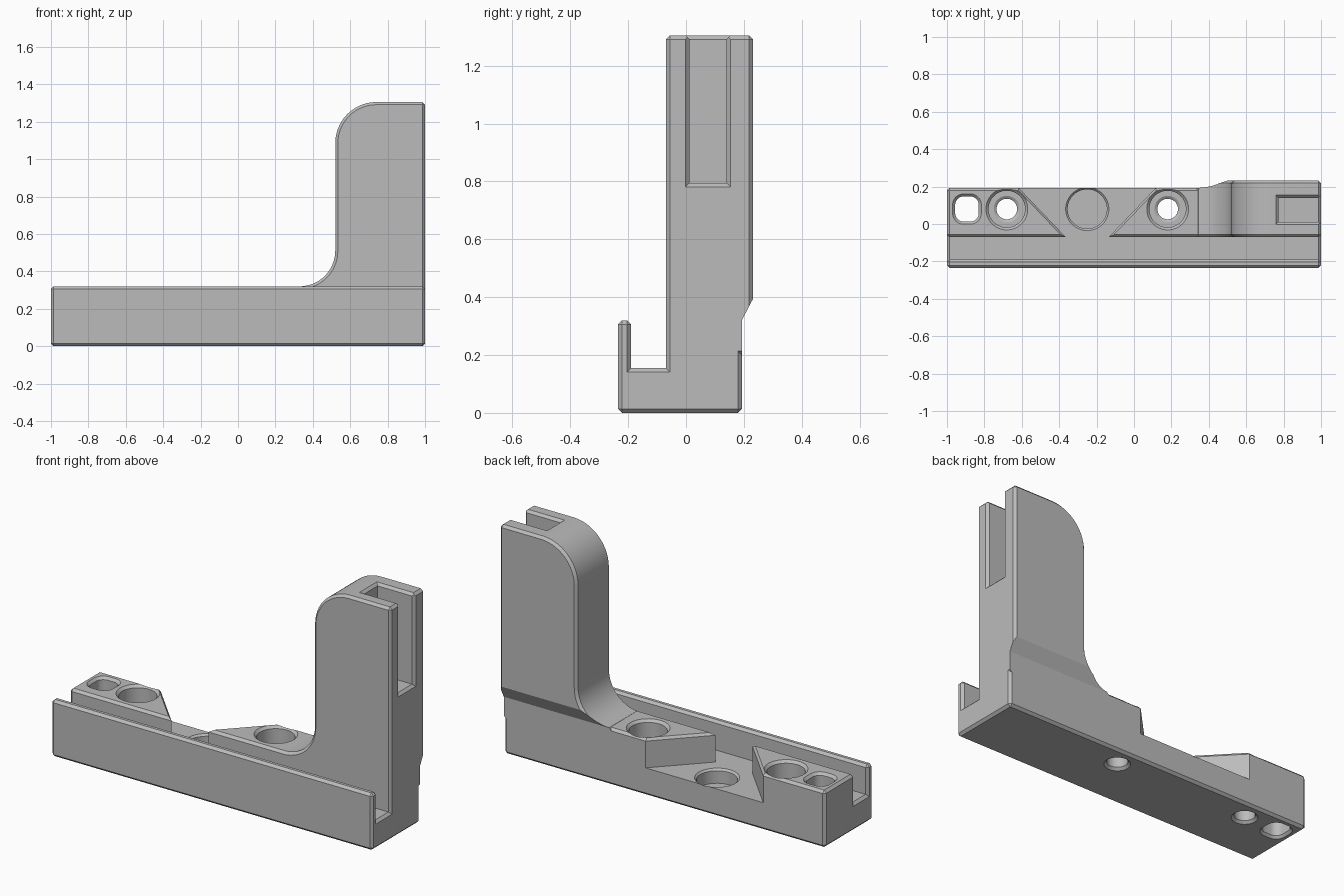
import bpy, bmesh, math

cube = bpy.data.objects.get("Cube")
if cube:
    bpy.data.objects.remove(cube, do_unlink=True)

grey = bpy.data.materials.new("plain_grey")
grey.use_nodes = True
COLOUR = (0.5, 0.5, 0.5, 1)
grey.diffuse_color = COLOUR
grey.node_tree.nodes["Principled BSDF"].inputs["Base Color"].default_value = COLOUR

CH = 0.014                      # edge chamfer
FRONT, BACK, STEP = -0.07, 0.193, 0.232
FLOOR, DECK, TOP = 0.155, 0.32, 1.305


def loft(name, loops, chamfer=0):
    """Closed solid through matching loops, with optional chamfer on convex edges."""
    bm = bmesh.new()
    rings = [[bm.verts.new(p) for p in loop] for loop in loops]
    for a, b in zip(rings, rings[1:]):
        for i in range(len(a)):
            j = (i + 1) % len(a)
            bm.faces.new((a[i], a[j], b[j], b[i]))
    bm.faces.new(rings[0][::-1])
    bm.faces.new(rings[-1])
    bmesh.ops.recalc_face_normals(bm, faces=bm.faces)
    if chamfer:
        edges = [e for e in bm.edges if e.is_convex and e.calc_face_angle(0) > 0.6]
        bmesh.ops.bevel(bm, geom=edges, offset=chamfer, segments=1,
                        affect='EDGES', clamp_overlap=True)
    mesh = bpy.data.meshes.new(name)
    bm.to_mesh(mesh)
    bm.free()
    mesh.materials.append(grey)
    obj = bpy.data.objects.new(name, mesh)
    bpy.context.collection.objects.link(obj)
    return obj


def along_x(profile, x):
    return [(x, y, z) for y, z in profile]


def along_y(profile, y):
    return [(x, y, z) for x, z in profile]


def rect(a0, a1, b0, b1):
    return [(a0, b0), (a1, b0), (a1, b1), (a0, b1)]


def arc(cx, cz, r, start, end, n=14):
    angles = [math.radians(start + (end - start) * i / n) for i in range(n + 1)]
    return [(cx + r * math.cos(a), cz + r * math.sin(a)) for a in angles]


def rounded(cx, cy, hx, hy, r, z, n=10):
    """Rounded rectangle loop; a circle when r equals both half sizes."""
    pts = []
    for q, (sx, sy) in enumerate(((1, 1), (-1, 1), (-1, -1), (1, -1))):
        for i in range(n):
            a = math.pi / 2 * (q + (i + 0.5) / n)
            pts.append((cx + sx * (hx - r) + r * math.cos(a),
                        cy + sy * (hy - r) + r * math.sin(a), z))
    return pts


def combine(target, tool, operation='DIFFERENCE'):
    tool.hide_render = True
    mod = target.modifiers.new("join_or_cut", 'BOOLEAN')
    mod.object, mod.operation, mod.solver = tool, operation, 'EXACT'
    bpy.context.view_layer.objects.active = target
    bpy.ops.object.modifier_apply(modifier=mod.name)
    bpy.data.objects.remove(tool, do_unlink=True)


# Base rail with a front lip and long channel
rail = [(-0.235, 0), (BACK, 0), (BACK, DECK), (FRONT, DECK),
        (FRONT, FLOOR), (-0.19, FLOOR), (-0.19, DECK), (-0.235, DECK)]
bracket = loft("bracket", [along_x(rail, -1), along_x(rail, 1)], CH)

# Upright with a concave foot and a rounded shoulder
side = ([(1, 0.2), (1, TOP)] + arc(0.74, TOP - 0.22, 0.22, 90, 180)
        + arc(0.33, DECK + 0.19, 0.19, 0, -90) + [(0.33, 0.2)])
upright = loft("upright", [along_y(side, FRONT), along_y(side, STEP)], CH)

# Sloping step under the back of the upright
wedge = [(BACK, 0), (0.4, 0), (0.4, 0.718), (STEP, 0.395), (BACK, DECK)]
combine(upright, loft("step_cutter", [along_x(wedge, -0.5), along_x(wedge, 1.5)]))
combine(bracket, upright, 'UNION')

# Flared notch in the deck, open to the back


def notch(z, grow):
    return [(-0.355 - grow, -0.08, z), (-0.145 + grow, -0.08, z),
            (0.157 + grow, 0.235, z), (-0.657 - grow, 0.235, z)]


combine(bracket, loft("notch_cutter", [notch(FLOOR + 0.0005, 0), notch(DECK - CH, 0),
                                       notch(DECK + CH, 0.03)]))

# Chamfered slot in the end of the upright
y0, y1, x0, z0 = 0.012, 0.14, 0.772, 0.795
combine(bracket, loft("slot_cutter", [along_x(rect(y0, y1, z0, 1.5), x0),
                                      along_x(rect(y0, y1, z0, 1.5), 1 - CH),
                                      along_x(rect(y0 - CH * 2, y1 + CH * 2, z0 - CH * 2, 1.5), 1 + CH)]))


def slot_mouth(z, g):
    return [(x, y, z) for x, y in rect(x0 - g, 1.1, y0 - g, y1 + g)]


combine(bracket, loft("slot_mouth_cutter", [slot_mouth(TOP - CH, 0),
                                            slot_mouth(TOP + CH, CH * 2)]))

# Stepped screw holes
HOLE_Y = 0.08
steps = [(0.08, -0.01), (0.055, CH), (0.055, 0.19), (0.07, 0.2),
         (0.098, 0.2), (0.098, DECK - CH), (0.126, DECK + CH)]
for x in (-0.68, 0.18):
    combine(bracket, loft("screw_hole_cutter",
                          [rounded(x, HOLE_Y, r, r, r, z) for r, z in steps]))

# Blind round pocket in the notch floor
pocket = [(0.105, 0.075), (0.105, FLOOR - 0.01), (0.125, FLOOR + 0.01)]
combine(bracket, loft("pocket_cutter",
                      [rounded(-0.25, HOLE_Y, r, r, r, z) for r, z in pocket]))

# Rounded through hole near the left end
flares = [(0.02, -0.01), (0, CH), (0, DECK - CH), (0.028, DECK + CH)]
combine(bracket, loft("end_hole_cutter",
                      [rounded(-0.893, HOLE_Y, 0.063 + g, 0.067 + g, 0.045 + g, z)
                       for g, z in flares]))

# Smooth curves, crisp chamfers
bpy.ops.object.select_all(action='DESELECT')
bracket.select_set(True)
bpy.context.view_layer.objects.active = bracket
bpy.ops.object.shade_smooth_by_angle(angle=math.radians(25))
